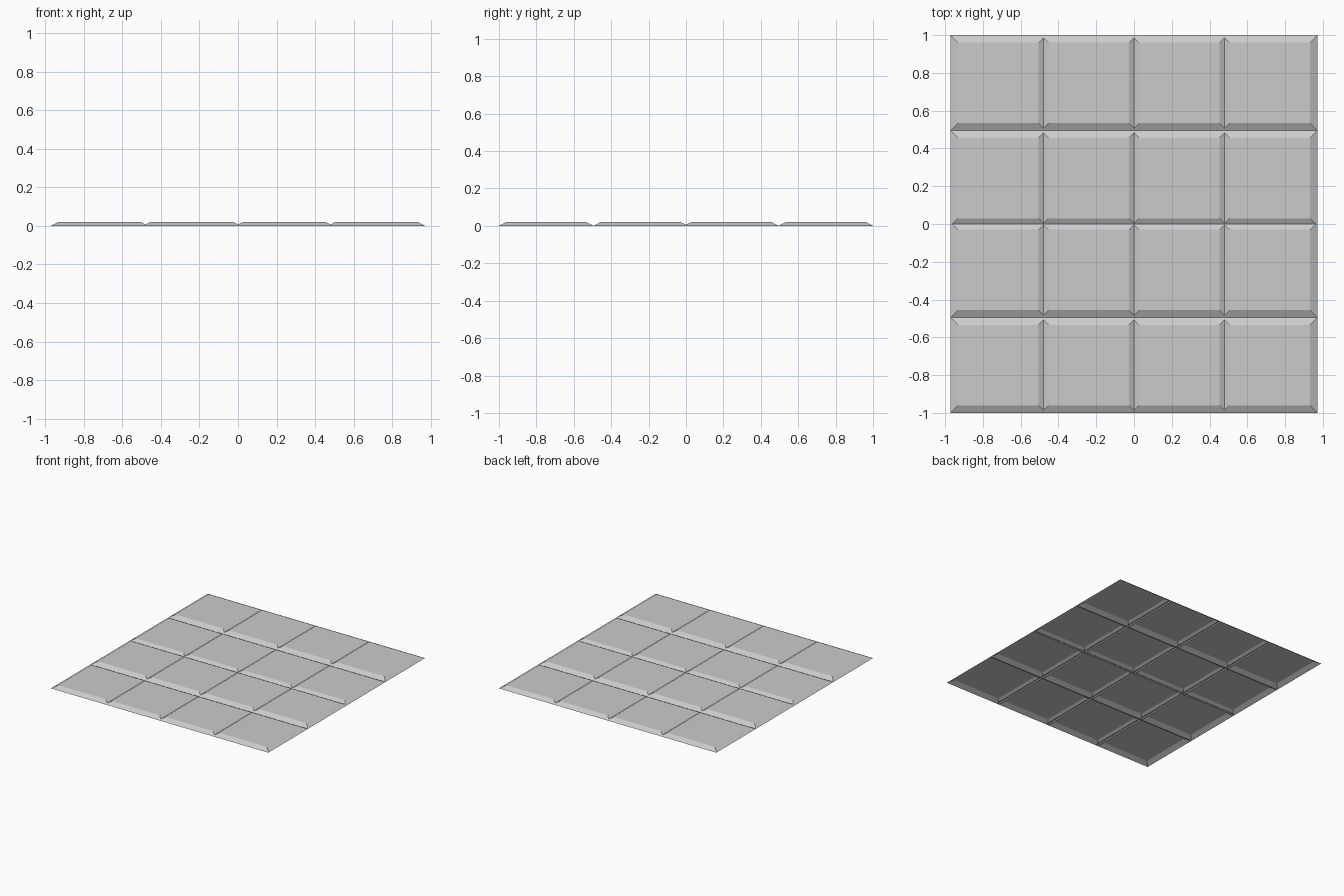
import bpy

if "Cube" in bpy.data.objects:
    bpy.data.objects.remove(bpy.data.objects["Cube"])

SIZE = 0.505     # tile edge length at the base
BEVEL = 0.039    # width of the sloped border
HEIGHT = 0.021   # tile thickness


def tile_mesh():
    """Open-bottomed square tile: flat top with four sloped borders."""
    verts = []
    for r, z in ((SIZE / 2, 0), (SIZE / 2 - BEVEL, HEIGHT)):
        verts += [(-r, -r, z), (r, -r, z), (r, r, z), (-r, r, z)]
    faces = [(i, (i + 1) % 4, (i + 1) % 4 + 4, i + 4) for i in range(4)]
    faces.append((4, 5, 6, 7))
    mesh = bpy.data.meshes.new("tile")
    mesh.from_pydata(verts, [], faces)
    return mesh


# Slightly overlapping 4 x 4 grid of tiles sharing one mesh
mesh = tile_mesh()
columns = [-0.7185, -0.2395, 0.2395, 0.7185]
rows = [-0.7475, -0.2425, 0.2425, 0.7475]
for r, y in enumerate(rows):
    for c, x in enumerate(columns):
        tile = bpy.data.objects.new(f"tile_row{r + 1}_column{c + 1}", mesh)
        tile.location = (x, y, 0)
        bpy.context.collection.objects.link(tile)
